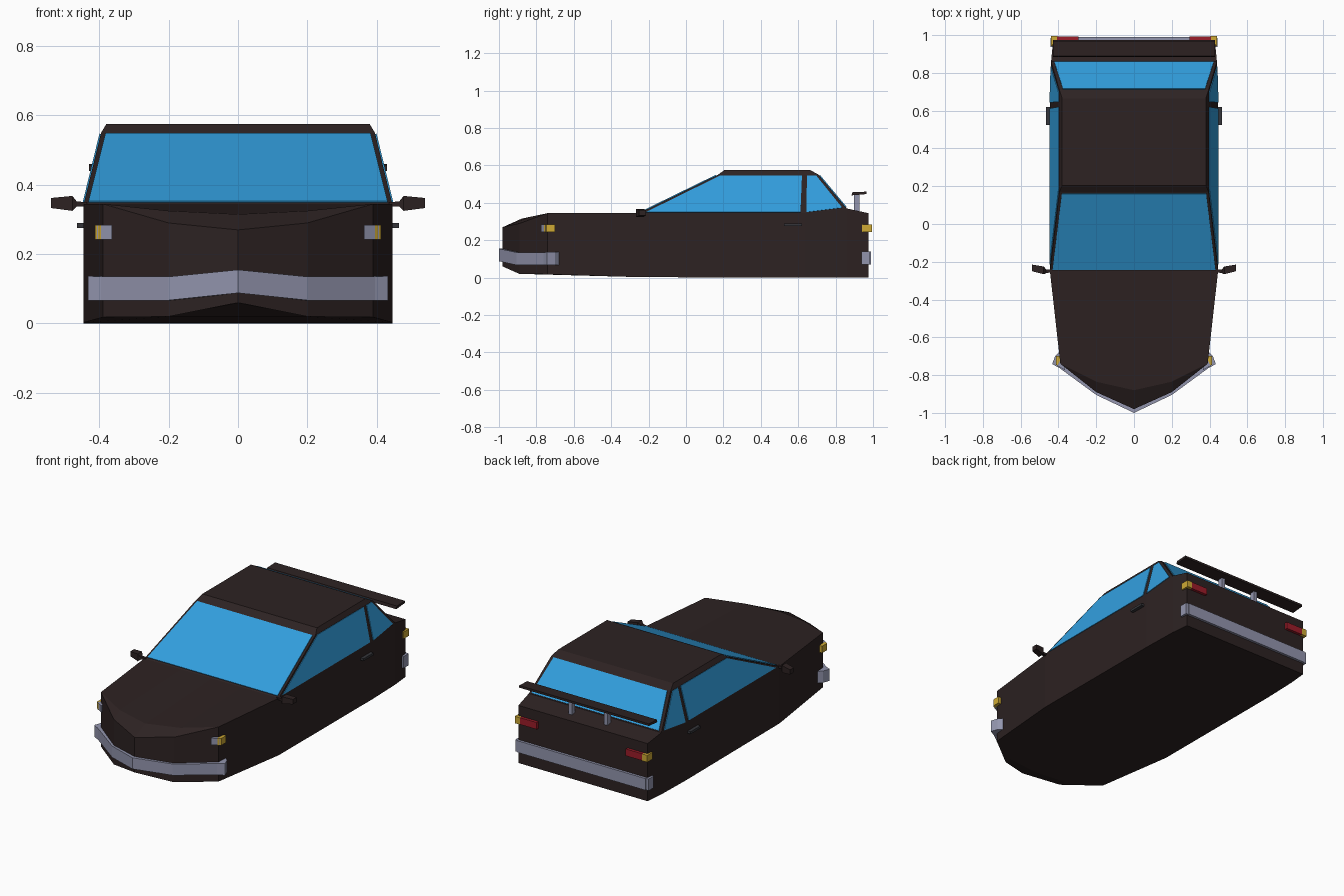
import bpy, bmesh
from mathutils import Vector

if "Cube" in bpy.data.objects:
    bpy.data.objects.remove(bpy.data.objects["Cube"])


def mat(name, r, g, b):
    m = bpy.data.materials.new(name)
    m.diffuse_color = (r, g, b, 1)
    m.use_nodes = True
    m.node_tree.nodes["Principled BSDF"].inputs["Base Color"].default_value = m.diffuse_color
    return m


PAINT = mat("dark_brown_paint", .026, .016, .016)
GLASS = mat("blue_glass", .032, .35, .74)
GREY = mat("bumper_grey", .29, .30, .42)
AMBER = mat("amber_lens", .62, .40, .035)
RED = mat("red_lens", .33, .012, .022)
TRIM = mat("dark_grey_trim", .035, .036, .042)


def build(name, faces, material, mirror=False, thick=0):
    """Make an object from faces given as point lists, optionally mirrored in x."""
    bm = bmesh.new()
    if mirror:
        faces = faces + [[(-x, y, z) for x, y, z in f] for f in faces]
    for f in faces:
        bm.faces.new([bm.verts.new(p) for p in f])
    bmesh.ops.remove_doubles(bm, verts=bm.verts, dist=.0005)
    bmesh.ops.recalc_face_normals(bm, faces=bm.faces)
    me = bpy.data.meshes.new(name)
    bm.to_mesh(me)
    bm.free()
    me.materials.append(material)
    ob = bpy.data.objects.new(name, me)
    bpy.context.collection.objects.link(ob)
    if thick:
        s = ob.modifiers.new("plate", 'SOLIDIFY')
        s.thickness, s.offset = thick, 0
    return ob


def loft(name, rings, material, mirror=False):
    """Closed solid through a list of equal-length rings."""
    n = len(rings[0])
    faces = [rings[0][::-1], rings[-1]]
    for a, b in zip(rings, rings[1:]):
        faces += [[a[i], a[(i + 1) % n], b[(i + 1) % n], b[i]] for i in range(n)]
    return build(name, faces, material, mirror)


def box(name, x0, x1, y0, y1, z0, z1, material, mirror=False):
    ring = lambda x: [(x, y0, z0), (x, y1, z0), (x, y1, z1), (x, y0, z1)]
    return loft(name, [ring(x0), ring(x1)], material, mirror)


# Body shell: half outline columns as x, y, bottom z, top z
cols = [(0, -.98, .06, .27), (.2, -.89, .02, .29), (.39, -.74, .018, .345),
        (.445, -.25, .003, .345), (.445, .64, 0, .345), (.439, .86, 0, .37), (.428, .975, 0, .345)]
lo = [(x, y, a) for x, y, a, b in cols]
hi = [(x, y, b) for x, y, a, b in cols]
faces = [[lo[i], lo[i + 1], hi[i + 1], hi[i]] for i in range(6)]
mid = lambda p: (0, p[1], p[2])
faces.append([lo[6], hi[6], mid(hi[6]), mid(lo[6])])              # tail
faces.append([hi[5], hi[6], mid(hi[6]), mid(hi[5])])              # rear deck
h0, h1 = (0, -.88, .315), (.2, -.835, .325)                       # bonnet fold
b0, b1 = (0, -.87, .02), (.2, -.85, .02)                          # floor fold
for edge, p0, p1 in ((hi, h0, h1), (lo, b0, b1)):
    inner = (.2, -.25, edge[3][2])
    faces += [[edge[0], edge[1], p1, p0], [edge[1], edge[2], p1],
              [p0, p1, inner, mid(inner)], [p1, edge[2], edge[3], inner]]
faces += [[mid(lo[3]), (.2, -.25, .003), lo[3], lo[4], mid(lo[4])],
          [mid(lo[4]), lo[4], lo[5], lo[6], mid(lo[6])]]
build("body", faces, PAINT, mirror=True)


# Cabin: leaning sides, sloped screens, chamfered roof
def side_x(z):
    return .445 - .05 * (z - .345) / .205


def front_y(z):
    return -.25 + .42 * (z - .345) / .205


def rear_y(z):
    return .86 - .15 * (z - .37) / .18


A, B, C = (.445, -.25, .345), (.445, .64, .345), (side_x(.37), .86, .37)
D, E = (.395, .17, .55), (.395, .71, .55)
F, G = (.38, .205, .575), (.38, .665, .575)
build("cabin", [[A, B, C, E, D], [A, D, mid(D), mid(A)], [C, E, mid(E), mid(C)],
                [D, E, G, F], [D, F, mid(F), mid(D)], [E, G, mid(G), mid(E)],
                [F, G, mid(G), mid(F)]], PAINT, mirror=True)

# Glass plates
off = .0015


def screen(name, y_of, z0, z1, x0, x1, dy):
    build(name, [[(-x0, y_of(z0) + dy, z0 + off), (x0, y_of(z0) + dy, z0 + off),
                  (x1, y_of(z1) + dy, z1 + off), (-x1, y_of(z1) + dy, z1 + off)]], GLASS, thick=.005)


screen("windscreen", front_y, .35, .546, .431, .382, -off)
screen("rear_window", rear_y, .374, .546, .422, .376, off)
for name, pts in (("door_window", [(-.215, .35), (.612, .35), (.62, .547), (.185, .547)]),
                  ("quarter_window", [(.643, .35), (.835, .374), (.695, .547), (.647, .547)])):
    build(name, [[(side_x(z) + off, y, z) for y, z in pts]], GLASS, mirror=True, thick=.005)

# Front bumper wrapping the nose: x, y, bottom, top
half = [(.2, -.905, .067, .135), (.395, -.762, .067, .135), (.433, -.742, .067, .137),
        (.418, -.70, .067, .137)]
path = [(-x, y, a, b) for x, y, a, b in half[::-1]] + [(0, -1.0, .088, .155)] + half
loft("front_bumper", [[(x, y, a), (x, y, b), (x * .9, y + .04, b), (x * .9, y + .04, a)]
                      for x, y, a, b in path], GREY)

# Rear bumper with wrapped ends
box("rear_bumper", -.425, .425, .95, .99, .07, .14, GREY)
box("rear_bumper_end", .42, .442, .937, .985, .07, .14, GREY, mirror=True)

# Lamps
loft("headlamp", [[(.364, -.775, z), (.406, -.75, z), (.39, -.72, z), (.364, -.735, z)]
                  for z in (.243, .284)], GREY, mirror=True)
loft("front_indicator", [[(.395, -.758, z), (.412, -.745, z), (.412, -.70, z), (.38, -.70, z)]
                         for z in (.243, .284)], AMBER, mirror=True)
box("tail_lamp", .295, .407, .95, .992, .243, .284, RED, mirror=True)
box("rear_indicator", .405, .439, .942, .994, .243, .284, AMBER, mirror=True)

# Rear spoiler on two posts
loft("spoiler", [[(x, .885, .44), (x, .965, .447), (x, .965, .46), (x, .89, .457)]
                 for x in (-.43, .43)], PAINT)
box("spoiler_post", .106, .13, .897, .927, .355, .445, GREY, mirror=True)

# Door mirrors: stalk widening into a tapered head
loft("door_mirror", [[(x, y0, z0), (x, y1, z0), (x, y1, z1), (x, y0, z1)] for x, y0, y1, z0, z1 in
                     ((.435, -.255, -.24, .338, .35), (.465, -.26, -.24, .338, .352),
                      (.478, -.266, -.225, .325, .368), (.539, -.25, -.215, .333, .362))],
     PAINT, mirror=True)

# Door handles
box("door_handle", .44, .465, .525, .62, .276, .29, TRIM, mirror=True)
